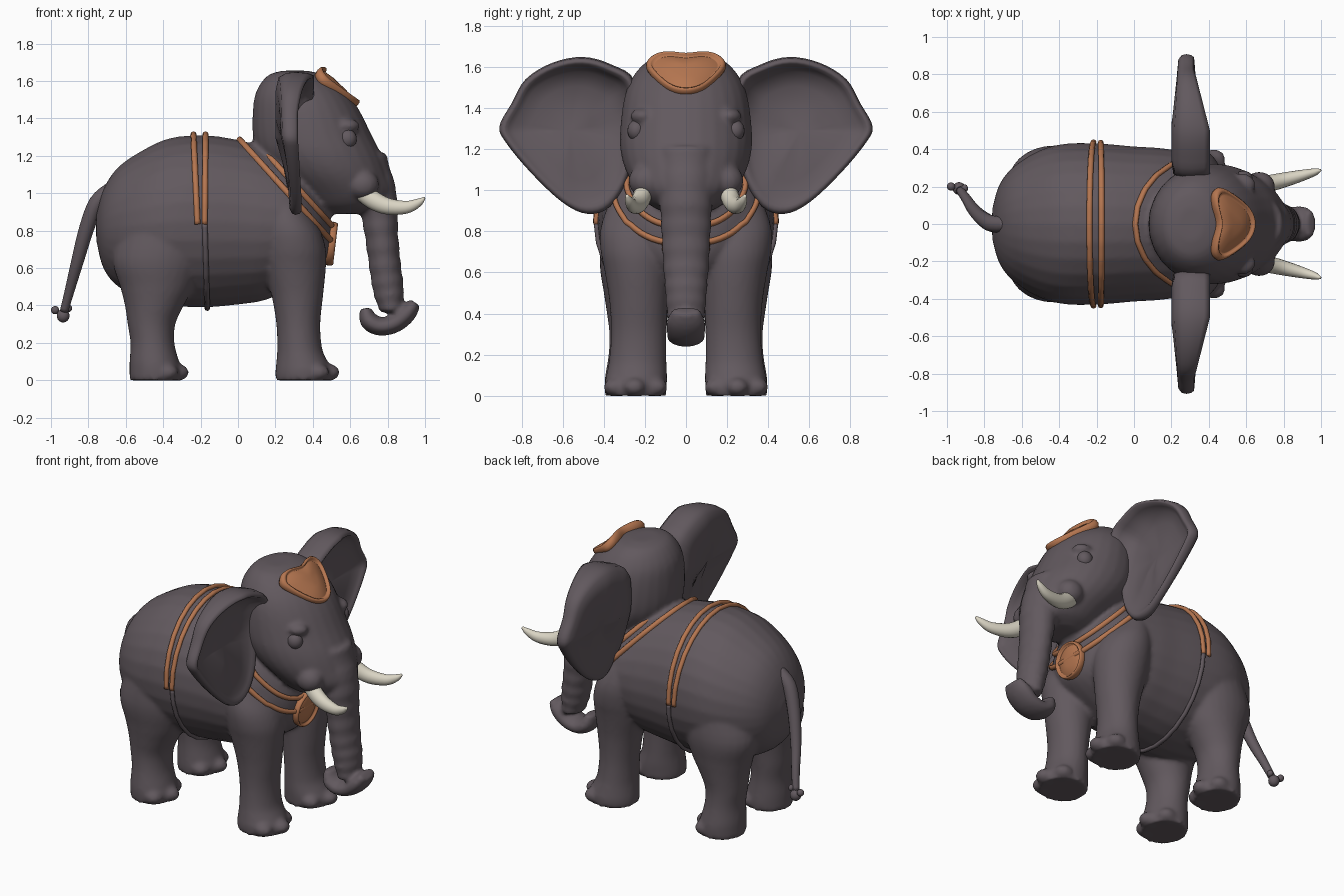
import bpy, bmesh, math
from mathutils import Vector, Matrix
from mathutils.bvhtree import BVHTree

if "Cube" in bpy.data.objects:
    bpy.data.objects.remove(bpy.data.objects["Cube"])

Y = Vector((0, 1, 0))


def material(name, rgb):
    m = bpy.data.materials.new(name)
    m.diffuse_color = (*rgb, 1)
    m.use_nodes = True
    m.node_tree.nodes["Principled BSDF"].inputs["Base Color"].default_value = m.diffuse_color
    return m


HIDE = material("grey hide", (0.122, 0.100, 0.113))
TAN = material("tan leather", (0.46, 0.18, 0.08))
IVORY = material("ivory", (0.70, 0.66, 0.55))


def spline(rows, k=4, closed=False):
    """Catmull-Rom through rows of numbers."""
    n, out = len(rows), []
    for i in range(n if closed else n - 1):
        pick = (lambda j: rows[j % n]) if closed else (lambda j: rows[max(0, min(n - 1, j))])
        p = [pick(i + d) for d in (-1, 0, 1, 2)]
        for s in range(k):
            t = s / k
            out.append(tuple(0.5 * (2 * b + (c - a) * t + (2 * a - 5 * b + 4 * c - d) * t * t
                                    + (3 * b - a - 3 * c + d) * t ** 3) for a, b, c, d in zip(*p)))
    return out if closed else out + [tuple(rows[-1])]


def skin(bm, rings, loop=False):
    """Bridge equal rings of points; cap the ends unless looped."""
    vs = [[bm.verts.new(p) for p in r] for r in rings]
    n = len(vs[0])
    for a, b in zip(vs, vs[1:] + ([vs[0]] if loop else [])):
        for i in range(n):
            bm.faces.new((a[i], a[(i + 1) % n], b[(i + 1) % n], b[i]))
    if not loop:
        for ring in (vs[0], vs[-1]):
            c = bm.verts.new(sum((v.co for v in ring), Vector()) / n)
            for i in range(n):
                bm.faces.new((ring[i], ring[(i + 1) % n], c))


def oval(c, u, v, n=28):
    return [c + u * math.cos(a) + v * math.sin(a) for a in (2 * math.pi * i / n for i in range(n))]


def tube(bm, path, ref=Y, loop=False, n=12):
    """Path rows: x, y, z, radius across ref plane, radius along ref."""
    pts = [Vector(p[:3]) for p in path]
    rings, m = [], len(pts)
    for i, p in enumerate(path):
        a, b = (pts[i - 1], pts[(i + 1) % m]) if loop else (pts[max(i - 1, 0)], pts[min(i + 1, m - 1)])
        t = (b - a).normalized()
        v = t.cross(ref).normalized()
        rings.append(oval(pts[i], v.cross(t) * p[4], v * p[3], n))
    skin(bm, rings, loop)


def ball(bm, c, r):
    bmesh.ops.create_uvsphere(bm, u_segments=20, v_segments=12, radius=1,
                              matrix=Matrix.Translation(c) @ Matrix.Diagonal((*r, 1)))


def finish(name, bm, mat, mirror=False, remesh=False):
    bmesh.ops.recalc_face_normals(bm, faces=bm.faces)
    for f in bm.faces:
        f.smooth = True
    me = bpy.data.meshes.new(name)
    bm.to_mesh(me)
    bm.free()
    me.materials.append(mat)
    ob = bpy.data.objects.new(name, me)
    bpy.context.collection.objects.link(ob)
    if mirror:
        ob.modifiers.new("mirror", 'MIRROR').use_axis = (False, True, False)
    if remesh:
        r = ob.modifiers.new("blend", 'REMESH')
        r.mode, r.voxel_size, r.use_smooth_shade = 'VOXEL', 0.014, True
        s = ob.modifiers.new("soften", 'SMOOTH')
        s.factor, s.iterations = 0.5, 4
    return ob


# torso: x, bottom, top, half width
TORSO = [(-.758, .75, .88, .08), (-.72, .60, 1.02, .21), (-.64, .50, 1.14, .31), (-.5, .43, 1.235, .395),
         (-.36, .40, 1.295, .43), (-.18, .39, 1.31, .43), (0, .405, 1.285, .415), (.15, .43, 1.24, .405),
         (.3, .50, 1.16, .375), (.41, .57, 1.05, .275), (.47, .63, .95, .18), (.495, .70, .88, .09)]


def add_torso(bm):
    skin(bm, [oval(Vector((x, 0, (a + b) / 2)), Y * w, Vector((0, 0, (b - a) / 2)))
              for x, a, b, w in spline(TORSO)])


def add_stack(bm, rows, side=1):
    """Horizontal slices: z, back x, front x, centre y, half width."""
    skin(bm, [oval(Vector(((a + b) / 2, side * y, z)), Vector(((b - a) / 2, 0, 0)), Y * w)
              for z, a, b, y, w in spline(rows)])


# body, legs, head and trunk blended into one hide
bm = bmesh.new()
add_torso(bm)
FRONT = [(0, .20, .50, .245, .148), (.05, .20, .505, .245, .152), (.1, .205, .48, .24, .148),
         (.17, .21, .45, .235, .14), (.3, .205, .44, .23, .135), (.45, .18, .455, .23, .142),
         (.6, .14, .47, .235, .16), (.7, .125, .47, .24, .175), (.8, .12, .44, .24, .178),
         (.9, .13, .375, .235, .155), (1, .16, .31, .22, .12)]
REAR = [(0, -.58, -.305, .245, .148), (.05, -.58, -.30, .245, .152), (.1, -.58, -.315, .245, .148),
        (.2, -.575, -.34, .24, .137), (.3, -.59, -.335, .235, .138), (.4, -.605, -.29, .235, .15),
        (.5, -.63, -.235, .235, .165), (.65, -.67, -.18, .23, .19), (.85, -.62, -.15, .20, .20)]
for s in (1, -1):
    for leg, toe in ((FRONT, .482), (REAR, -.325)):
        add_stack(bm, leg, s)
        for dx, y in ((0, .25), (-.055, .145), (-.055, .345)):
            ball(bm, (toe + dx, s * y, .042), (.062, .055, .046))
    ball(bm, (.67, s * .2, 1.045), (.085, .08, .08))         # tusk sockets
    ball(bm, (.58, s * .21, 1.36), (.07, .06, .04))          # brows
add_stack(bm, [(1.655, .24, .37, 0, .09), (1.63, .16, .46, 0, .185), (1.55, .10, .57, 0, .26),
               (1.45, .08, .645, 0, .30), (1.3, .08, .72, 0, .32), (1.2, .11, .77, 0, .32),
               (1.1, .19, .805, 0, .295), (1, .30, .83, 0, .24), (.93, .38, .78, 0, .18),
               (.89, .46, .66, 0, .10)])
TRUNK = [(.70, 0, 1.2, .09, .13), (.745, 0, .98, .105, .128), (.765, 0, .8, .09, .12),
         (.785, 0, .62, .085, .11), (.805, 0, .48, .082, .10), (.82, 0, .37, .06, .09)]
tube(bm, [(x, y, z, a + .003 * math.sin(i * 1.8), b + .003 * math.sin(i * 1.8))
          for i, (x, y, z, a, b) in enumerate(spline(TRUNK, 6))], n=28)
CURL = [(.68, 0, .385, .03, .06), (.70, 0, .32, .05, .088), (.76, 0, .287, .049, .092),
        (.84, 0, .305, .05, .095), (.905, 0, .36, .05, .095), (.948, 0, .415, .032, .07)]
tube(bm, spline(CURL), n=20)
finish("body", bm, HIDE, remesh=True)

# ears: dished plates with a rim that rolls forward at the top
OUT = [(.25, 1.53), (.36, 1.61), (.5, 1.648), (.65, 1.62), (.78, 1.54), (.85, 1.42), (.908, 1.31),
       (.875, 1.23), (.75, 1.08), (.6, .94), (.48, .885), (.37, .92), (.28, 1.07), (.25, 1.3)]


def clamp(v):
    return max(0, min(1, v))


def ear_point(y, z, scale, depth):
    low = clamp((1.3 - z) / .35)
    back = .20 + .07 * low + .03 * clamp((y - .5) / .4)
    roll = .085 * clamp((.85 - y) / .35) * clamp((z - 1.38) / .12) * clamp((scale - .75) / .15)
    front = .32 + .02 * low + roll
    return Vector((back + (front - back) * depth, .56 + (y - .56) * scale, 1.29 + (z - 1.29) * scale))


bm = bmesh.new()
skin(bm, [[ear_point(y, z, sc, d) for y, z in spline(OUT, 4, True)]
          for sc, d in ((.3, .0), (.7, .0), (.92, .08), (.985, .28), (1, .55), (.985, .85), (.95, 1),
                        (.91, .97), (.87, .85), (.8, .7), (.6, .58), (.3, .55))])
finish("ear", bm, HIDE, mirror=True)

# eyes
bm = bmesh.new()
ball(bm, (.585, .24, 1.29), (.05, .045, .052))
finish("eye", bm, HIDE, mirror=True)

# tusks
bm = bmesh.new()
tube(bm, spline([(.64, .19, 1.03, .05, .045), (.72, .215, .965, .05, .045), (.80, .235, .93, .044, .04),
                 (.90, .26, .925, .034, .03), (.965, .277, .95, .022, .02), (.997, .288, .975, .007, .007)]), n=16)
finish("tusk", bm, IVORY, mirror=True)

# tail with a knobbly tuft
bm = bmesh.new()
tube(bm, spline([(-.68, 0, 1.02, .04, .04), (-.755, .0, .95, .042, .045), (-.81, .03, .81, .04, .04),
                 (-.86, .08, .63, .033, .033), (-.90, .14, .48, .026, .026), (-.93, .18, .37, .022, .022)]))
ball(bm, (-.935, .19, .345), (.034, .034, .036))
ball(bm, (-.978, .20, .375), (.022, .022, .022))
ball(bm, (-.905, .19, .385), (.018, .022, .02))
finish("tail", bm, HIDE)

# straps are laid on the torso and shoulders by casting rays inward
bm = bmesh.new()
add_torso(bm)
for s in (1, -1):
    add_stack(bm, FRONT, s)
tree = BVHTree.FromBMesh(bm)
bm.free()


def strap(name, centre, up, a0, a1, r, mat, steps=72):
    """Angles run from the top (0) around the torso in the plane of up and y."""
    centre, up = Vector(centre), Vector(up).normalized()
    full = a1 - a0 >= 360
    path = []
    for i in range(steps if full else steps + 1):
        a = math.radians(a0 + (a1 - a0) * i / steps)
        d = up * math.cos(a) + Y * math.sin(a)
        hit = tree.ray_cast(centre + d * 1.5, -d)[0]
        if hit:
            path.append((*(hit + d * .008), r, r * 1.2))
    b = bmesh.new()
    tube(b, path, up.cross(Y), full, 8)
    finish(name, b, mat)


for x, lean in ((-.217, -.045), (-.178, .01)):
    strap("girth_strap", (x, 0, .85), (lean, 0, 1), -92, 92, .013, TAN)
strap("belly_strap", (-.178, 0, .85), (-.03, 0, 1), 92, 268, .012, HIDE)
for d in (-.02, .02):
    strap("neck_strap", (.265 + d, 0, 1.045 + d), (-.67, 0, .74), 0, 360, .014, TAN)


# ornaments: dished plates with a raised rim, sagging sideways over the brow
def plaque(name, centre, normal, outline, levels, sag=0):
    centre, nrm = Vector(centre), Vector(normal).normalized()
    down = Y.cross(nrm)
    b = bmesh.new()
    skin(b, [[centre + Y * y * s + down * d * s + nrm * (h - sag * (y * s) ** 2) for y, d in outline]
             for s, h in levels])
    finish(name, b, TAN)


LEVELS = [(.3, -.04), (.85, -.04), (.95, -.03), (1, -.005), (.985, .012), (.93, .022), (.86, .015),
          (.82, 0), (.78, .004), (.3, .012)]
half = [(.1, -.135), (.165, -.125), (.195, -.07), (.15, .03), (.08, .12)]
brow = [(0, -.115)] + half + [(0, .15)] + [(-y, d) for y, d in reversed(half)]
plaque("forehead_plate", (.535, 0, 1.578), (.70, 0, .72), spline(brow, 4, True), LEVELS, .9)
disc = [(.118 * math.cos(i * math.pi / 16), .118 * math.sin(i * math.pi / 16)) for i in range(32)]
plaque("chest_medallion", (.5, 0, .73), (1, 0, -.12), disc, LEVELS)
